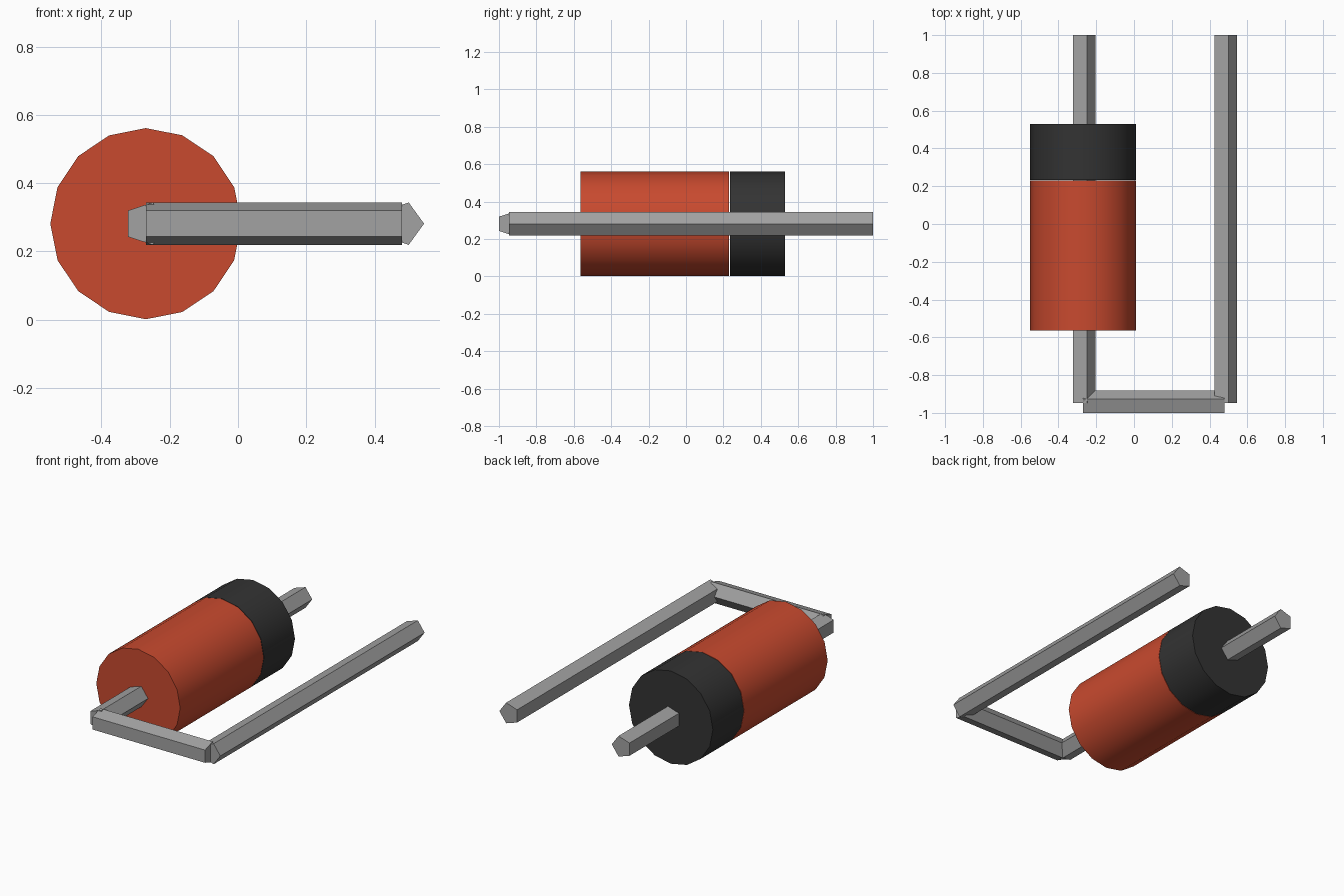
import bpy, bmesh, math
from mathutils import Vector

if "Cube" in bpy.data.objects:
    bpy.data.objects.remove(bpy.data.objects["Cube"], do_unlink=True)


def material(name, rgb):
    m = bpy.data.materials.new(name)
    m.use_nodes = True
    m.diffuse_color = (*rgb, 1)
    b = m.node_tree.nodes["Principled BSDF"]
    b.inputs["Base Color"].default_value = (*rgb, 1)
    b.inputs["Roughness"].default_value = 0.6
    return m


RED = material("orange red", (0.58, 0.068, 0.028))
BLACK = material("charcoal", (0.033, 0.033, 0.033))
GREY = material("wire grey", (0.36, 0.36, 0.36))


def prism(name, start, end, side, radius, sides, mat, smooth=False):
    """Capped prism from start to end, with its first corner towards side."""
    start, end, side = Vector(start), Vector(end), Vector(side)
    other = (end - start).normalized().cross(side)
    bm = bmesh.new()
    rings = []
    for centre in (start, end):
        ring = []
        for i in range(sides):
            a = 2 * math.pi * i / sides
            ring.append(bm.verts.new(centre + radius * (math.cos(a) * side + math.sin(a) * other)))
        rings.append(ring)
    for i in range(sides):
        j = (i + 1) % sides
        bm.faces.new((rings[0][i], rings[0][j], rings[1][j], rings[1][i]))
    bm.faces.new(rings[0][::-1])
    bm.faces.new(rings[1])
    bmesh.ops.recalc_face_normals(bm, faces=bm.faces)
    mesh = bpy.data.meshes.new(name)
    bm.to_mesh(mesh)
    bm.free()
    mesh.materials.append(mat)
    ob = bpy.data.objects.new(name, mesh)
    bpy.context.collection.objects.link(ob)
    if smooth:
        bpy.ops.object.select_all(action='DESELECT')
        ob.select_set(True)
        bpy.context.view_layer.objects.active = ob
        bpy.ops.object.shade_smooth_by_angle(angle=math.radians(35))
    return ob


X, Z = -0.27, 0.281      # centre line of the body
FAR_X = 0.48             # centre line of the returning wire
BEND_Y = -0.947          # centre line of the cross wire
WIRE = 0.0652

# Cylindrical body and its end band, separated by a hairline seam
prism("body", (X, -0.565, Z), (X, 0.231, Z), (1, 0, 0), 0.28, 16, RED, True)
prism("end_band", (X, 0.234, Z), (X, 0.529, Z), (1, 0, 0), 0.28, 16, BLACK, True)

# Five-sided wire: through the body, across the front, and back alongside
prism("body_wire", (X, BEND_Y, Z), (X, 1, Z), (1, 0, 0), WIRE, 5, GREY)
prism("cross_wire", (X, BEND_Y, Z), (FAR_X, BEND_Y, Z), (0, 1, 0), WIRE, 5, GREY)
prism("return_wire", (FAR_X, BEND_Y, Z), (FAR_X, 1, Z), (1, 0, 0), WIRE, 5, GREY)
